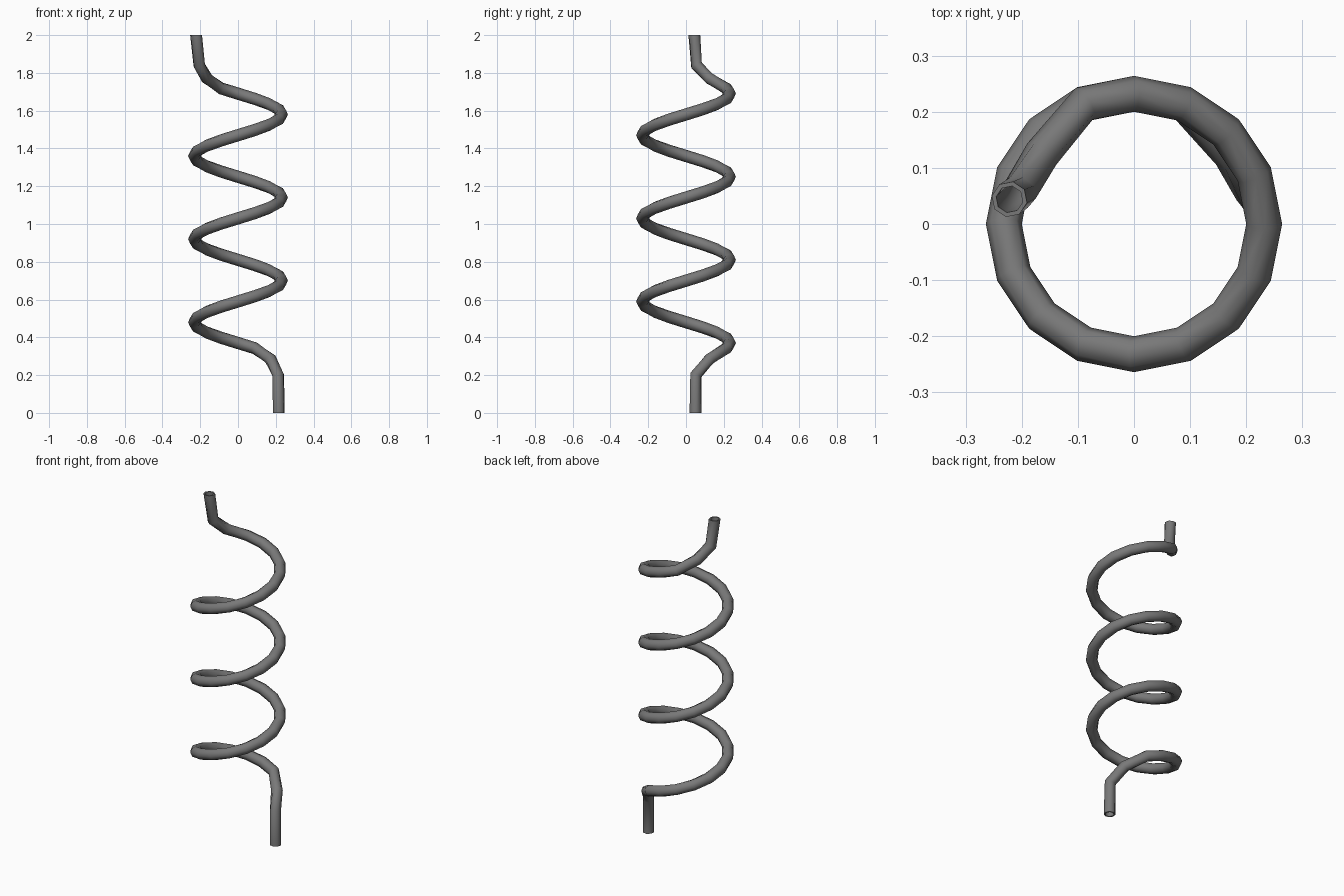
import bpy, bmesh, math
from mathutils import Vector

cube = bpy.data.objects.get("Cube")
if cube:
    bpy.data.objects.remove(cube, do_unlink=True)

COIL_RADIUS = 0.232
TUBE_RADIUS = 0.032
BORE_RADIUS = 0.024
SIDES = 8
STEPS = 16       # rings per turn
TURNS = 3
PITCH = 0.44
Z_START = 0.37   # height where the coil first passes the back

steel = bpy.data.materials.new("dark grey steel")
steel.use_nodes = True
colour = (0.19, 0.19, 0.19, 1)
steel.diffuse_color = colour
steel.node_tree.nodes["Principled BSDF"].inputs["Base Color"].default_value = colour

# Centre line: straight lower leg, coil, upper leg
path = [Vector((0.216, 0.05, 0)), Vector((0.213, 0.052, 0.2)), Vector((0.172, 0.125, 0.285))]
for i in range(-1, TURNS * STEPS + 2):
    turn = i / STEPS
    a = math.pi / 2 + turn * math.tau
    path.append(Vector((COIL_RADIUS * math.cos(a), COIL_RADIUS * math.sin(a), Z_START + PITCH * turn)))
path += [Vector((-0.164, 0.125, 1.77)), Vector((-0.205, 0.056, 1.84)), Vector((-0.222, 0.044, 2))]


def sweep(bm, points, radius):
    """Sweep a polygon along the points, with level ends; return its rings."""
    rings = []
    last = len(points) - 1
    for i, p in enumerate(points):
        if i in (0, last):
            t = Vector((0, 0, 1))
        else:
            t = ((p - points[i - 1]).normalized() + (points[i + 1] - p).normalized()).normalized()
        out = Vector((p.x, p.y, 0))
        u = (out - t * out.dot(t)).normalized()
        v = t.cross(u)
        angles = [math.tau * k / SIDES for k in range(SIDES)]
        rings.append([bm.verts.new(p + radius * (u * math.cos(a) + v * math.sin(a))) for a in angles])
    for lower, upper in zip(rings, rings[1:]):
        bridge(bm, lower, upper)
    return rings


def bridge(bm, a, b):
    for k in range(SIDES):
        n = (k + 1) % SIDES
        bm.faces.new((a[k], a[n], b[n], b[k]))


# Hollow tube: outer wall, bore and the two end rims
bm = bmesh.new()
outer = sweep(bm, path, TUBE_RADIUS)
bore = sweep(bm, path, BORE_RADIUS)
for end in (0, -1):
    bridge(bm, outer[end], bore[end])
bmesh.ops.recalc_face_normals(bm, faces=bm.faces)
mesh = bpy.data.meshes.new("coiled_tube")
bm.to_mesh(mesh)
bm.free()
mesh.materials.append(steel)

tube = bpy.data.objects.new("coiled_tube", mesh)
bpy.context.collection.objects.link(tube)
bpy.ops.object.select_all(action="DESELECT")
tube.select_set(True)
bpy.context.view_layer.objects.active = tube
bpy.ops.object.shade_smooth_by_angle(angle=math.radians(50))
